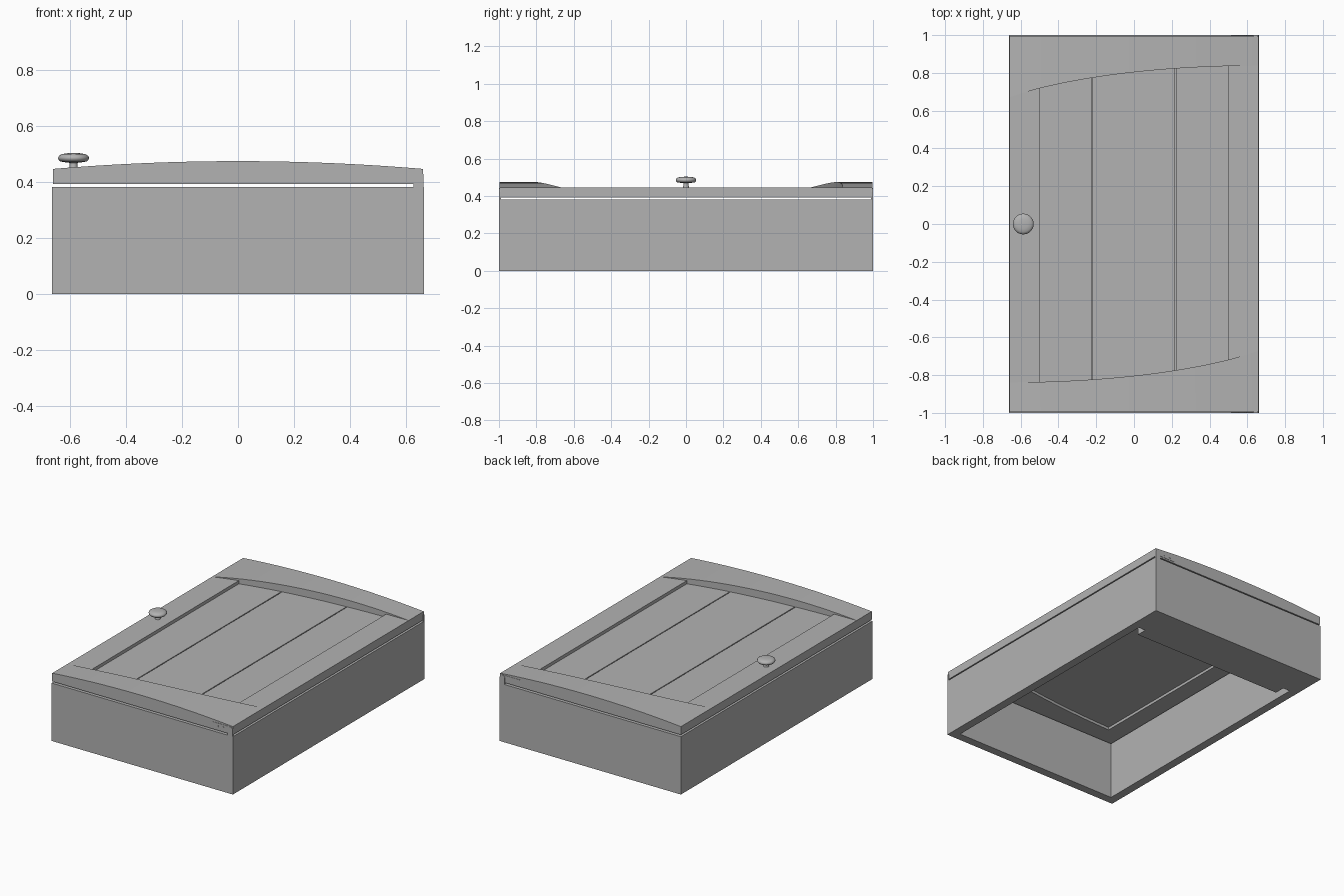
import bpy, bmesh, math

if "Cube" in bpy.data.objects:
    bpy.data.objects.remove(bpy.data.objects["Cube"])

grey = bpy.data.materials.new("warm_grey")
grey.diffuse_color = (0.45, 0.45, 0.45, 1)
grey.use_nodes = True
grey.node_tree.nodes["Principled BSDF"].inputs["Base Color"].default_value = grey.diffuse_color

HW, HL = 0.663, 1.0            # half width and half length
BOX_TOP, DOOR_Z, STILE_Z = 0.382, 0.392, 0.446
WALL = 0.056


def finish(name, bm, smooth=None):
    bmesh.ops.recalc_face_normals(bm, faces=bm.faces)
    me = bpy.data.meshes.new(name)
    bm.to_mesh(me)
    bm.free()
    me.materials.append(grey)
    ob = bpy.data.objects.new(name, me)
    bpy.context.collection.objects.link(ob)
    if smooth:
        bpy.context.view_layer.objects.active = ob
        ob.select_set(True)
        bpy.ops.object.shade_smooth_by_angle(angle=math.radians(smooth))
        ob.select_set(False)
    return ob


def strip(name, x0, x1, ylo, yhi, zlo, zhi, n=24):
    """Solid between two curves y(x), with a flat base and a top height z(x)."""
    bm = bmesh.new()
    rings = []
    for i in range(n + 1):
        x = x0 + (x1 - x0) * i / n
        a, b, t = ylo(x), yhi(x), zhi(x)
        rings.append([bm.verts.new(p) for p in
                      ((x, a, zlo), (x, b, zlo), (x, b, t), (x, a, t))])
    for r, s in zip(rings, rings[1:]):
        for k in range(4):
            bm.faces.new((r[k], r[(k + 1) % 4], s[(k + 1) % 4], s[k]))
    bm.faces.new(rings[0])
    bm.faces.new(rings[-1])
    return finish(name, bm, 30)


def extrude(name, outline, vec):
    """Solid from a 3D outline pushed along vec."""
    bm = bmesh.new()
    f = bm.faces.new([bm.verts.new(p) for p in outline])
    g = bmesh.ops.extrude_face_region(bm, geom=[f])["geom"]
    bmesh.ops.translate(bm, vec=vec, verts=[v for v in g if isinstance(v, bmesh.types.BMVert)])
    return finish(name, bm)


def lathe(name, profile, centre, n=32):
    bm = bmesh.new()
    vs = [bm.verts.new((r, 0, z)) for r, z in profile]
    es = [bm.edges.new(p) for p in zip(vs, vs[1:])]
    bmesh.ops.spin(bm, geom=vs + es, cent=(0, 0, 0), axis=(0, 0, 1),
                   angle=2 * math.pi, steps=n)
    bmesh.ops.remove_doubles(bm, verts=bm.verts, dist=1e-5)
    bmesh.ops.translate(bm, vec=centre, verts=bm.verts)
    return finish(name, bm, 40)


# Cabinet walls: one rectangular tube, open at both ends
bm = bmesh.new()
loops = []
for inset, z in ((0, 0), (0, BOX_TOP), (WALL, BOX_TOP), (WALL, 0)):
    loops.append([bm.verts.new((sx * (HW - inset), sy * (HL - inset), z))
                  for sx, sy in ((-1, -1), (1, -1), (1, 1), (-1, 1))])
for a, b in zip(loops, loops[1:] + loops[:1]):
    for k in range(4):
        bm.faces.new((a[k], a[(k + 1) % 4], b[(k + 1) % 4], b[k]))
finish("cabinet_walls", bm)

# Notched board across one end of the cabinet opening
half = [(HW - WALL, HL - WALL), (HW - WALL, 0.77), (0.556, 0.77), (0.556, 0.70)]
outline = half + [(-x, y) for x, y in reversed(half)]
extrude("notched_board", [(x, y, 0) for x, y in outline], (0, 0, 0.056))


# Door curves: elliptical arch edge and crowned rail top
def arch(x):
    u = min(1, max(0, (HW - x) / 1.62))
    return 0.838 - 0.395 * (1 - math.sqrt(1 - u * u))


def arch_low(x):
    return -arch(-x)


def crown(x):
    return 0.446 + 0.028 * (1 - (x / HW) ** 2)


DL = HL - 0.004
DW = 0.66
IN = 0.497
strip("top_rail", -DW, DW, arch, lambda x: DL, DOOR_Z, crown, 40)
strip("bottom_rail", -DW, DW, lambda x: -DL, arch_low, DOOR_Z, crown, 40)
strip("knob_stile", -DW, -IN, arch_low, arch, DOOR_Z, lambda x: STILE_Z, 6)
strip("hinge_stile", IN, DW, arch_low, arch, DOOR_Z, lambda x: STILE_Z, 6)

# Recessed door panel: backing sheet with three boards
strip("panel_backing", -IN, IN, arch_low, arch, 0.410, lambda x: 0.415, 30)
for name, a, b in (("left_board", -IN, -0.225), ("middle_board", -0.219, 0.217),
                   ("right_board", 0.223, IN)):
    strip(name, a, b, arch_low, arch, 0.415, lambda x: 0.425, 12)

# Round knob on a flared stem
lathe("knob", [(0, 0.445), (0.017, 0.445), (0.014, 0.455), (0.014, 0.468),
               (0.03, 0.470), (0.047, 0.473), (0.054, 0.480), (0.055, 0.486),
               (0.052, 0.493), (0.042, 0.499), (0.025, 0.502), (0, 0.503)],
      (-0.586, 0, 0))

# Hinges at both ends: leaf, rounded knuckle tab and two screw heads
for side, label in ((-1, "front"), (1, "back")):
    y = side * 0.990
    leaf = [(0.514, 0.402), (0.628, 0.402), (0.628, 0.441), (0.514, 0.441)]
    extrude(label + "_hinge_leaf", [(x, y, z) for x, z in leaf], (0, side * 0.008, 0))
    tab = [(0.625, 0.378), (0.661, 0.378)]
    tab += [(0.643 + 0.018 * math.cos(t * math.pi / 8), 0.424 + 0.018 * math.sin(t * math.pi / 8))
            for t in range(9)]
    extrude(label + "_hinge_tab", [(x, y, z) for x, z in tab], (0, side * 0.010, 0))
    for i, cx in enumerate((0.549, 0.590)):
        ring = [(cx + 0.007 * math.cos(t * math.pi / 6), y, 0.4215 + 0.007 * math.sin(t * math.pi / 6))
                for t in range(12)]
        extrude(f"{label}_hinge_screw_{i + 1}", ring, (0, side * 0.0095, 0))
